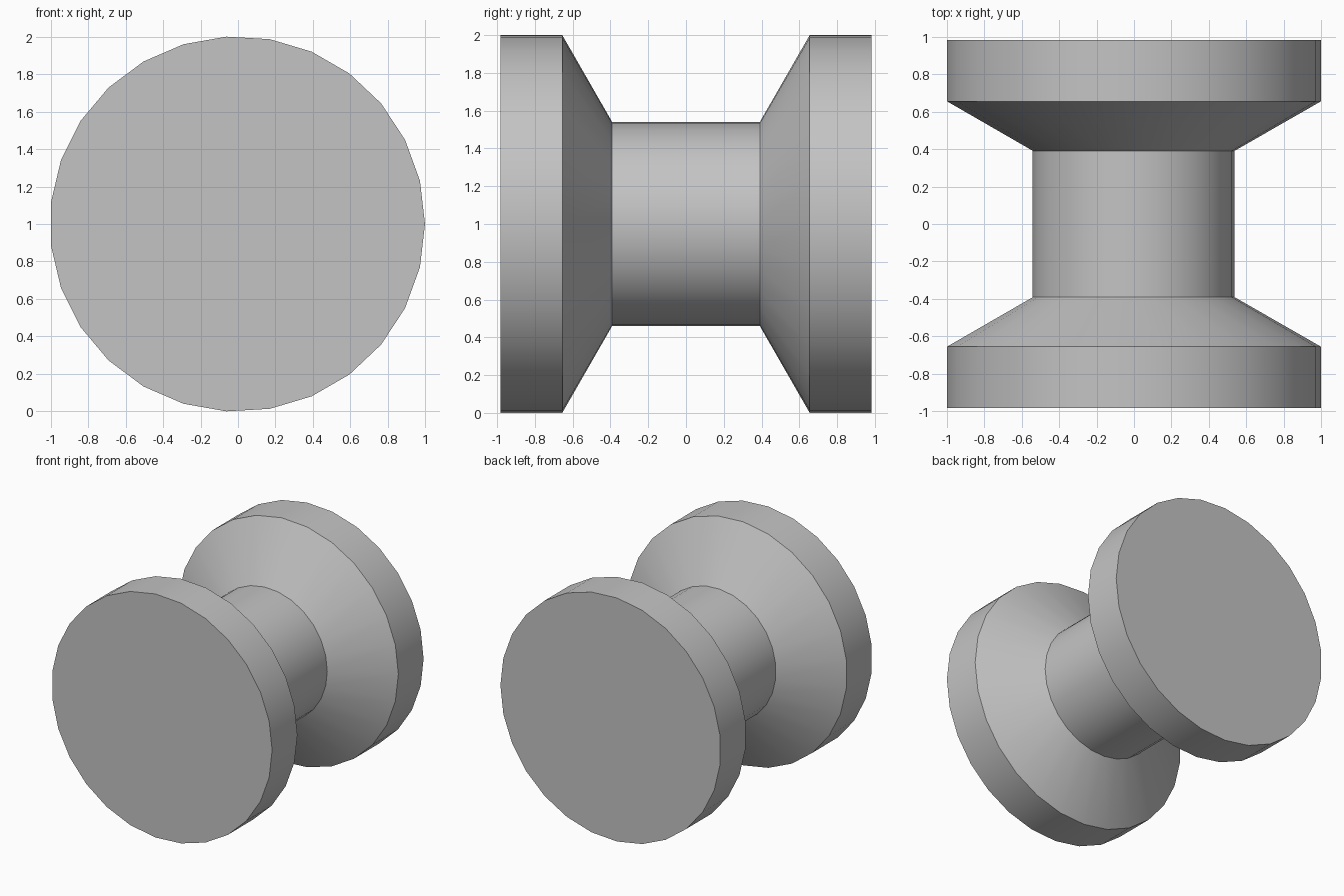
import bpy
import bmesh
from math import cos, sin, tau, radians

cube = bpy.data.objects.get("Cube")
if cube:
    bpy.data.objects.remove(cube, do_unlink=True)

SIDES = 27
RIM_R, CORE_R = 1.0017, 0.541
SHIFT = -0.0034  # centres the odd-sided outline on x

# One half of the lathe profile as (radius, distance along y), then mirrored
half = [(RIM_R, 0.983), (RIM_R, 0.655), (CORE_R, 0.391)]
profile = [(r, -y) for r, y in half] + [(r, y) for r, y in reversed(half)]

grey = bpy.data.materials.new("plain grey")
grey.use_nodes = True
colour = (0.55, 0.55, 0.55, 1)
grey.diffuse_color = colour
grey.node_tree.nodes["Principled BSDF"].inputs["Base Color"].default_value = colour

# Spool: rings of the profile joined into rims, cones and core
bm = bmesh.new()
rings = []
for r, y in profile:
    rings.append([bm.verts.new((SHIFT + r * cos(tau * i / SIDES), y,
                                1 + r * sin(tau * i / SIDES)))
                  for i in range(SIDES)])
for a, b in zip(rings, rings[1:]):
    for i in range(SIDES):
        j = (i + 1) % SIDES
        bm.faces.new((a[i], a[j], b[j], b[i]))

# Flat end caps
bm.faces.new(rings[0])
bm.faces.new(rings[-1])
bmesh.ops.recalc_face_normals(bm, faces=bm.faces)

mesh = bpy.data.meshes.new("spool")
bm.to_mesh(mesh)
bm.free()
mesh.materials.append(grey)
spool = bpy.data.objects.new("spool", mesh)
bpy.context.collection.objects.link(spool)

# Smooth round walls with crisp rims
for ob in bpy.context.selected_objects:
    ob.select_set(False)
spool.select_set(True)
bpy.context.view_layer.objects.active = spool
bpy.ops.object.shade_smooth_by_angle(angle=radians(30))
